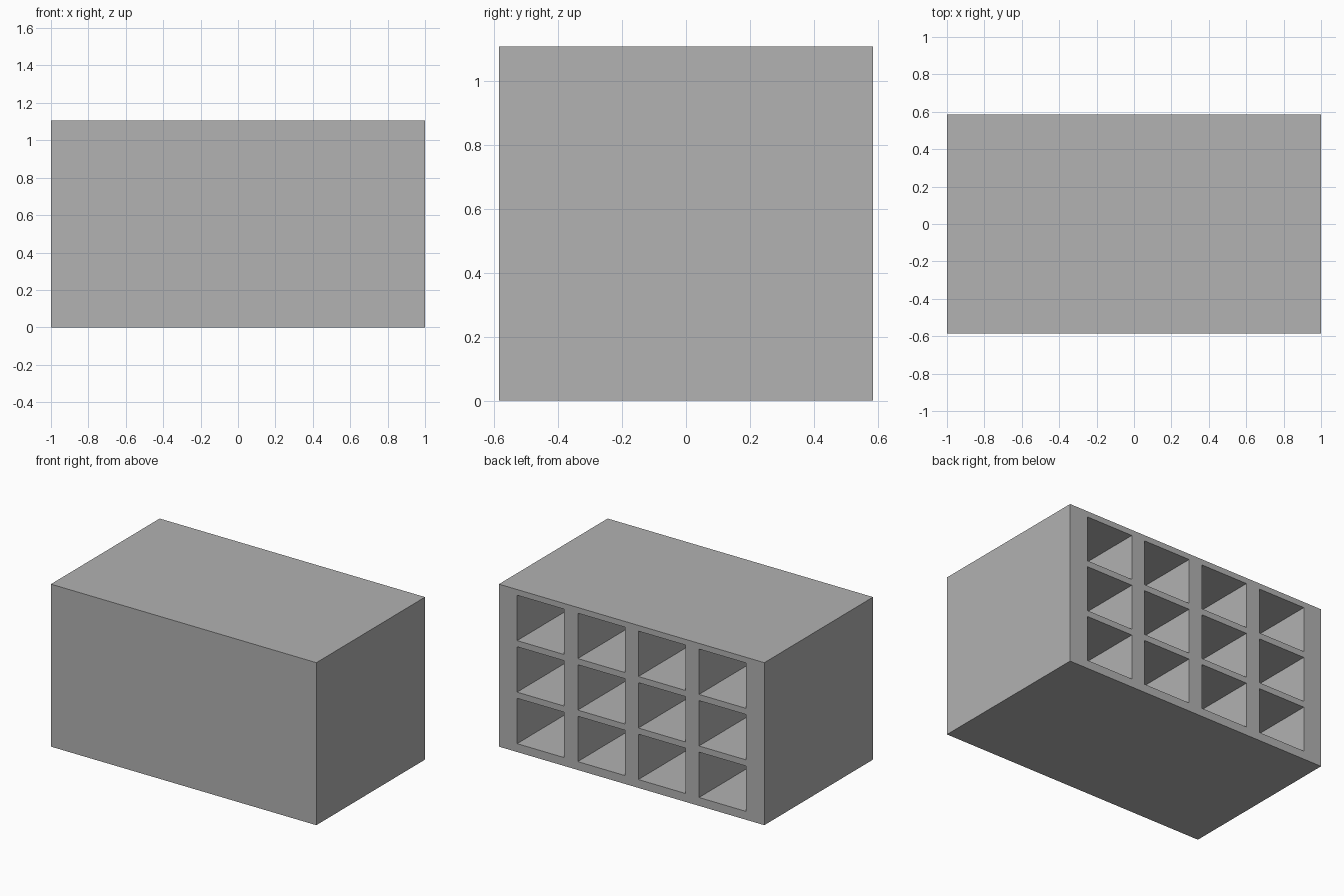
import bpy
import bmesh
from mathutils import Vector

default = bpy.data.objects.get("Cube")
if default:
    bpy.data.objects.remove(default, do_unlink=True)

# Overall size and pigeonhole layout
WIDTH, DEPTH, HEIGHT = 2.0, 1.17, 1.107
COLUMNS, ROWS = 4, 3
HOLE_W, PITCH_X = 0.355, 0.457
HOLE_H, PITCH_Z, BOTTOM = 0.309, 0.351, 0.057
FRONT_PANEL = 0.06

grey = bpy.data.materials.new("plain_grey")
grey.use_nodes = True
colour = (0.445, 0.445, 0.445, 1.0)
grey.diffuse_color = colour
grey.node_tree.nodes["Principled BSDF"].inputs["Base Color"].default_value = colour


def hole_spans(count, first, size, pitch):
    """Start and end of each opening along one axis."""
    return [(first + i * pitch, first + i * pitch + size) for i in range(count)]


first_x = -((COLUMNS - 1) * PITCH_X + HOLE_W) / 2
spans_x = hole_spans(COLUMNS, first_x, HOLE_W, PITCH_X)
spans_z = hole_spans(ROWS, BOTTOM, HOLE_H, PITCH_Z)

# Solid cabinet block
bm = bmesh.new()
bmesh.ops.create_cube(bm, size=1)
bmesh.ops.scale(bm, vec=(WIDTH, DEPTH, HEIGHT), verts=bm.verts)
bmesh.ops.translate(bm, vec=(0, 0, HEIGHT / 2), verts=bm.verts)


def cut_back(point, normal):
    """Score a straight line across the back face only."""
    faces = [f for f in bm.faces if f.normal.y > 0.9]
    edges = {e for f in faces for e in f.edges}
    verts = {v for f in faces for v in f.verts}
    bmesh.ops.bisect_plane(bm, geom=[*verts, *edges, *faces],
                           plane_co=point, plane_no=normal)
    bm.normal_update()


for span in spans_x:
    for x in span:
        cut_back(Vector((x, 0, 0)), Vector((1, 0, 0)))
for span in spans_z:
    for z in span:
        cut_back(Vector((0, 0, z)), Vector((0, 0, 1)))


def inside(value, spans):
    return any(a < value < b for a, b in spans)


# Push the openings in from the back
openings = []
for f in bm.faces:
    centre = f.calc_center_median()
    if f.normal.y > 0.9 and inside(centre.x, spans_x) and inside(centre.z, spans_z):
        openings.append(f)
result = bmesh.ops.extrude_discrete_faces(bm, faces=openings)
floor_verts = {v for f in result["faces"] for v in f.verts}
bmesh.ops.translate(bm, vec=(0, FRONT_PANEL - DEPTH, 0), verts=list(floor_verts))
bmesh.ops.recalc_face_normals(bm, faces=bm.faces)

mesh = bpy.data.meshes.new("pigeonhole_cabinet")
bm.to_mesh(mesh)
bm.free()
mesh.materials.append(grey)
cabinet = bpy.data.objects.new("pigeonhole_cabinet", mesh)
bpy.context.collection.objects.link(cabinet)
